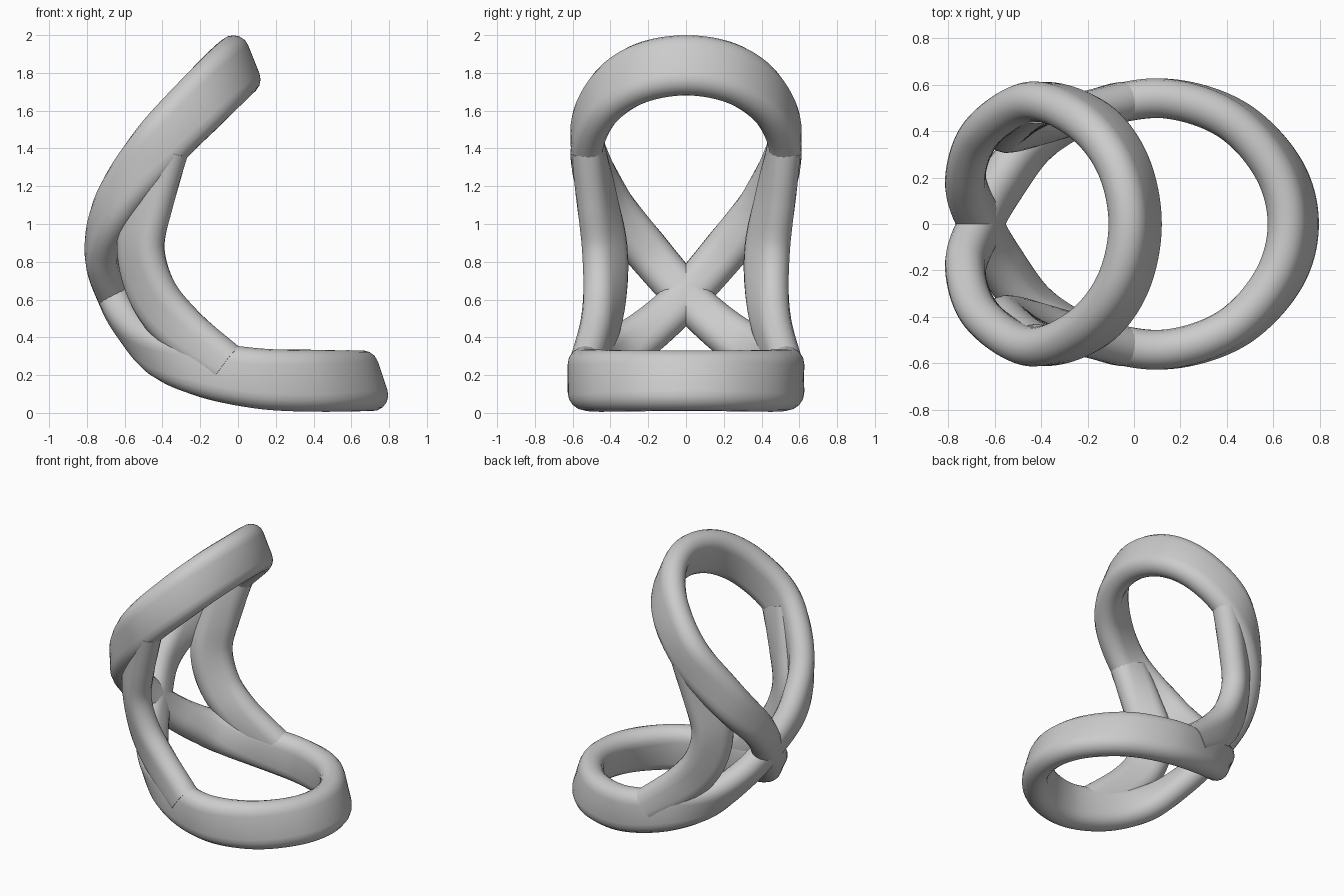
import bpy, bmesh, math
from mathutils import Vector

cube = bpy.data.objects.get("Cube")
if cube:
    bpy.data.objects.remove(cube, do_unlink=True)

mat = bpy.data.materials.new("plain_grey")
mat.use_nodes = True
GREY = (0.6, 0.6, 0.6, 1)
mat.diffuse_color = GREY
mat.node_tree.nodes["Principled BSDF"].inputs["Base Color"].default_value = GREY

HALF_THICK = 0.085


def catmull(a, b, c, d, t):
    return 0.5 * (2 * b + (c - a) * t + (2 * a - 5 * b + 4 * c - d) * t * t
                  + (3 * b - a - 3 * c + d) * t ** 3)


def section(half_long, n=8):
    """Rounded band outline as (along long axis, along short axis)."""
    flat = half_long - HALF_THICK
    pts = []
    for side in (1, -1):
        for i in range(n + 1):
            ang = math.pi * (i / n - 0.5)
            pts.append((side * (flat + HALF_THICK * math.cos(ang)),
                        side * HALF_THICK * math.sin(ang)))
    return pts


def sweep(name, keys, closed, steps=12):
    """Sweep the band along keys of (centre, long axis, half length)."""
    n = len(keys)
    pick = (lambda i: keys[i % n]) if closed else (lambda i: keys[max(0, min(n - 1, i))])
    frames = []
    for i in range(n if closed else n - 1):
        quad = [pick(i + k) for k in (-1, 0, 1, 2)]
        for s in range(steps):
            frames.append([catmull(*(q[j] for q in quad), s / steps) for j in range(3)])
    if not closed:
        frames.append(list(keys[-1]))
    m = len(frames)
    bm = bmesh.new()
    rings = []
    for i, (c, axis, half) in enumerate(frames):
        nxt = frames[(i + 1) % m if closed else min(i + 1, m - 1)][0]
        prv = frames[i - 1 if closed else max(i - 1, 0)][0]
        tan = (nxt - prv).normalized()
        long = (axis - tan * axis.dot(tan)).normalized()
        short = tan.cross(long)
        rings.append([bm.verts.new(c + long * u + short * v) for u, v in section(half)])
    for i in range(m if closed else m - 1):
        a, b = rings[i], rings[(i + 1) % m]
        for k in range(len(a)):
            j = (k + 1) % len(a)
            bm.faces.new((a[k], a[j], b[j], b[k]))
    if not closed:
        bm.faces.new(rings[0])
        bm.faces.new(rings[-1])
    bmesh.ops.recalc_face_normals(bm, faces=bm.faces)
    mesh = bpy.data.meshes.new(name)
    bm.to_mesh(mesh)
    bm.free()
    mesh.materials.append(mat)
    obj = bpy.data.objects.new(name, mesh)
    bpy.context.collection.objects.link(obj)
    bpy.ops.object.select_all(action='DESELECT')
    obj.select_set(True)
    bpy.context.view_layer.objects.active = obj
    bpy.ops.object.shade_smooth_by_angle(angle=math.radians(40))
    return obj


def key(c, axis, half):
    return Vector(c), Vector(axis).normalized(), half


def flip(k):
    m = Vector((1, -1, 1))
    return k[0] * m, k[1] * m, k[2]


# figure-eight loop: from the top, down one side, through the crossing, to the low tip
half_loop = [
    key((0.005, 0, 1.84), (.37, 0, -.93), .165),
    key((-0.05, 0.26, 1.79), (.4, 0, -.92), .165),
    key((-0.2, 0.45, 1.64), (.5, 0, -.87), .16),
    key((-0.42, 0.525, 1.41), (.55, 0, -.84), .15),
    key((-0.64, 0.41, 1.11), (.45, .45, -.7), .135),
    key((-0.725, 0.2, 0.85), (.1, .68, -.7), .12),
    key((-0.66, 0, 0.62), (.2, .68, -.7), .115),
    key((-0.57, -0.17, 0.46), (.3, .55, -.75), .12),
    key((-0.42, -0.36, 0.32), (.1, .3, -.9), .135),
    key((-0.17, -0.49, 0.23), (-.1, .05, -1), .15),
    key((0.13, -0.54, 0.18), (.1, 0, -1), .16),
    key((0.42, -0.45, 0.17), (.22, 0, -.97), .165),
    key((0.62, -0.24, 0.17), (.3, 0, -.95), .165),
    key((0.685, 0, 0.17), (.32, 0, -.95), .165),
]
loop = half_loop + [flip(k) for k in reversed(half_loop[1:-1])]
sweep("figure_eight_loop", loop, True)

# side struts joining the upper and lower loops
strut = [
    key((-0.39, 0.52, 1.4), (.9, .1, -.3), .13),
    key((-0.47, 0.47, 1.12), (.8, .45, -.1), .135),
    key((-0.515, 0.43, 0.87), (.75, .65, 0), .14),
    key((-0.45, 0.43, 0.63), (.7, .5, .35), .14),
    key((-0.3, 0.46, 0.44), (.7, .3, .6), .135),
    key((-0.06, 0.525, 0.25), (.6, .1, .8), .12),
]
sweep("left_strut", strut, False)
sweep("right_strut", [flip(k) for k in strut], False)
